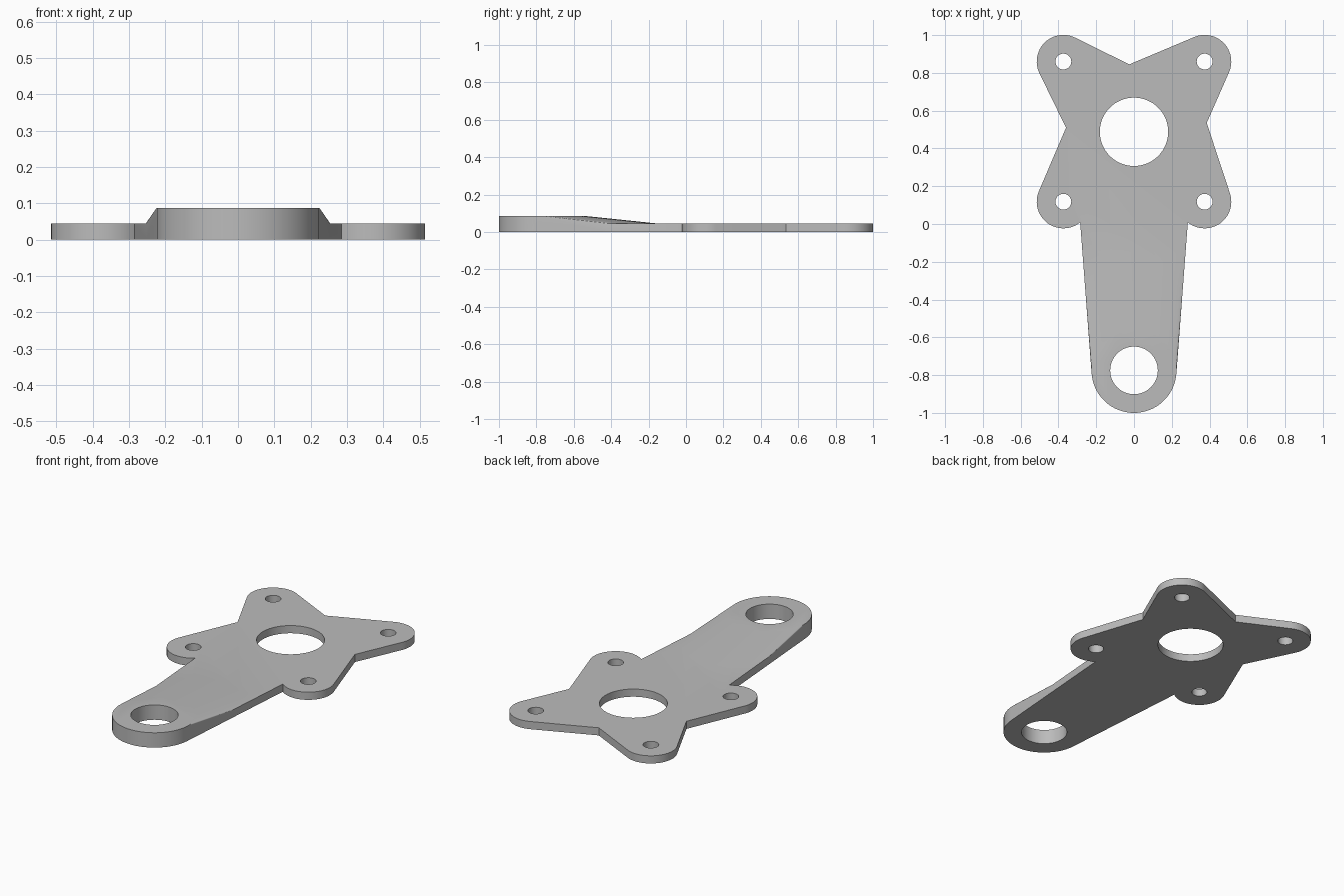
import bpy, bmesh, math
from mathutils import Vector

if "Cube" in bpy.data.objects:
    bpy.data.objects.remove(bpy.data.objects["Cube"], do_unlink=True)

THIN, THICK = 0.045, 0.087
EYE = (0, -0.775)       # centre of the arm's rounded end
EYE_R = 0.225
LOBE_R = 0.141

steel = bpy.data.materials.new("plain grey")
steel.use_nodes = True
grey = (0.5, 0.5, 0.5, 1)
steel.diffuse_color = grey
steel.node_tree.nodes["Principled BSDF"].inputs["Base Color"].default_value = grey


def make_object(name, bm):
    bmesh.ops.recalc_face_normals(bm, faces=bm.faces)
    mesh = bpy.data.meshes.new(name)
    bm.to_mesh(mesh)
    bm.free()
    mesh.materials.append(steel)
    obj = bpy.data.objects.new(name, mesh)
    bpy.context.collection.objects.link(obj)
    return obj


def rounded(before, centre, radius, after, steps=24):
    """Arc wrapped counter-clockwise by tangents from two neighbouring points."""
    def aim(p, side):
        dx, dy = p[0] - centre[0], p[1] - centre[1]
        return math.atan2(dy, dx) + side * math.acos(min(1, radius / math.hypot(dx, dy)))
    start = aim(before, 1)
    sweep = (aim(after, -1) - start) % math.tau
    return [(centre[0] + radius * math.cos(start + sweep * i / steps),
             centre[1] + radius * math.sin(start + sweep * i / steps))
            for i in range(steps + 1)]


def circle(centre, radius, z, steps=64):
    return [(centre[0] + radius * math.cos(math.tau * i / steps),
             centre[1] + radius * math.sin(math.tau * i / steps), z) for i in range(steps)]


def prism(name, outline, bottom, top):
    bm = bmesh.new()
    face = bm.faces.new([bm.verts.new((x, y, bottom)) for x, y in outline])
    raised = bmesh.ops.extrude_face_region(bm, geom=[face], use_keep_orig=True)
    verts = [v for v in raised["geom"] if isinstance(v, bmesh.types.BMVert)]
    bmesh.ops.translate(bm, verts=verts, vec=Vector((0, 0, top - bottom)))
    return make_object(name, bm)


def combine(target, other, operation):
    mod = target.modifiers.new(operation.lower(), "BOOLEAN")
    mod.operation, mod.object, mod.solver = operation, other, "EXACT"
    bpy.context.view_layer.objects.active = target
    bpy.ops.object.modifier_apply(modifier=mod.name)
    bpy.data.objects.remove(other, do_unlink=True)


# Flat plate: four lobes joined at narrow waists, plus the tapering arm
neck_r, neck_l = (0.285, 0.009), (-0.285, 0.009)
waist_r, waist_back, waist_l = (0.385, 0.535), (-0.025, 0.845), (-0.36, 0.51)
lobes = [(0.374, 0.118), (0.374, 0.86), (-0.374, 0.86), (-0.374, 0.118)]
stops = [neck_r, waist_r, waist_back, waist_l, neck_l]

outline = rounded(neck_l, EYE, EYE_R, neck_r, 40) + [neck_r]
for i, lobe in enumerate(lobes):
    arc = rounded(stops[i], lobe, LOBE_R, stops[i + 1])
    outline += (arc[1:] if i == 0 else arc) + [stops[i + 1]]
outline.pop(-2)         # the last arc already ends on the neck
bracket = prism("mounting_bracket", outline, 0, THIN)

# Thick rounded end, ramping back down to the plate
bm = bmesh.new()
tip = rounded(neck_l, EYE, EYE_R, neck_r, 40)
points = [(x, y, z) for x, y in tip for z in (0, THICK)]
points += [p for p in circle(EYE, EYE_R, THICK) if p[1] > EYE[1]]
points += circle((0, -0.4), 0.2535, THIN) + circle((0, -0.4), 0.2535, 0)
hull = bmesh.ops.convex_hull(bm, input=[bm.verts.new(p) for p in points])
loose = [v for v in bm.verts if not v.link_faces]
bmesh.ops.delete(bm, geom=loose, context="VERTS")
bmesh.ops.dissolve_limit(bm, angle_limit=0.002, verts=bm.verts, edges=bm.edges)
ramp = make_object("arm_ramp", bm)
combine(bracket, ramp, "UNION")

# Bores: central opening, arm eye and four bolt holes
bores = [((0, 0.488), 0.181, 64), (EYE, 0.126, 64)] + [(p, 0.042, 32) for p in lobes]
for centre, radius, steps in bores:
    hole = prism("bore_cutter", [p[:2] for p in circle(centre, radius, 0, steps)], -0.1, 0.2)
    hole.hide_render = True
    combine(bracket, hole, "DIFFERENCE")

bpy.ops.object.select_all(action="DESELECT")
bracket.select_set(True)
bpy.context.view_layer.objects.active = bracket
bpy.ops.object.shade_smooth_by_angle(angle=math.radians(30))
